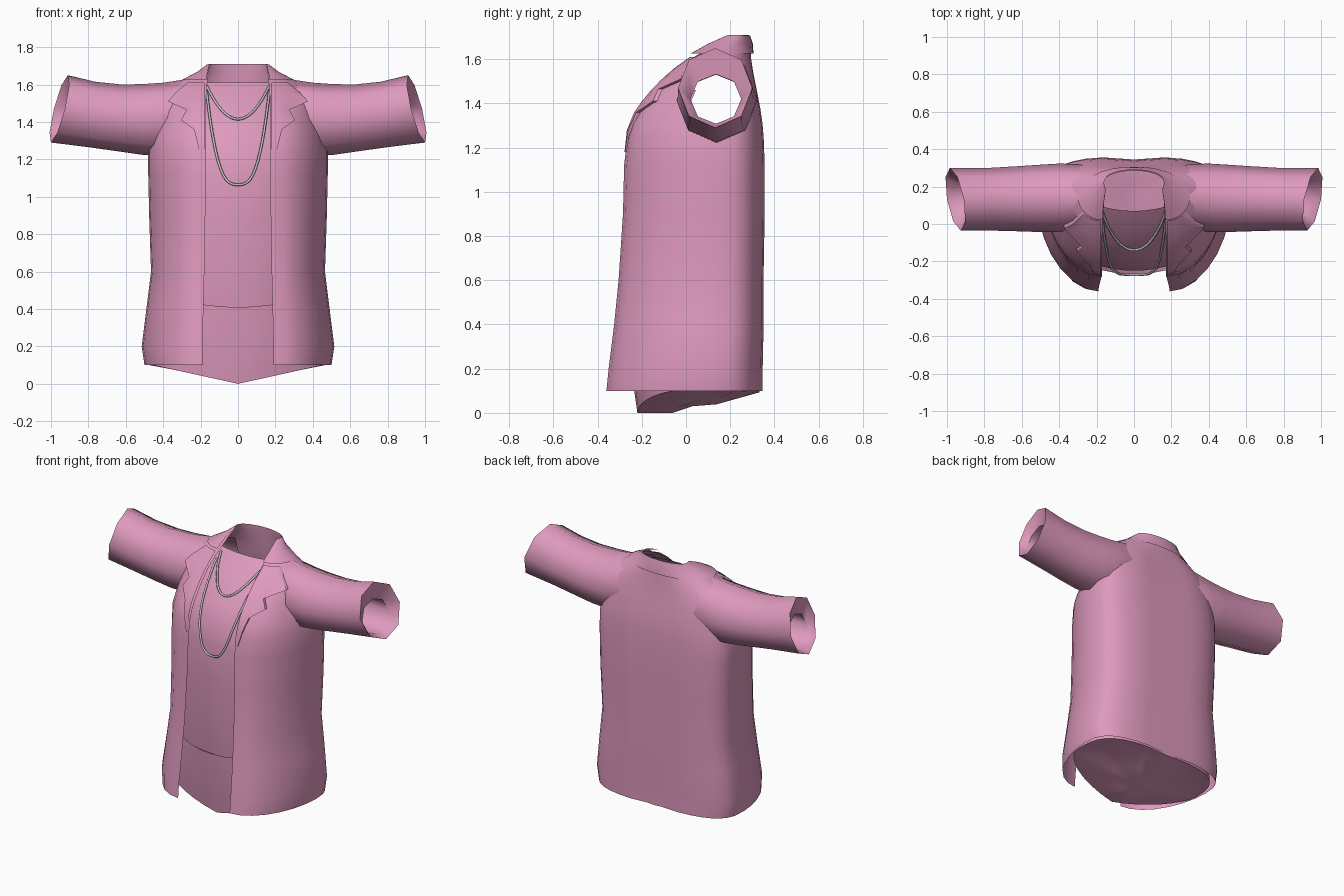
import bpy, bmesh
from math import sin, cos, pi
from mathutils import Vector
from mathutils.bvhtree import BVHTree

if "Cube" in bpy.data.objects:
    bpy.data.objects.remove(bpy.data.objects["Cube"])


def material(name, rgb):
    m = bpy.data.materials.new(name)
    m.use_nodes = True
    m.diffuse_color = (*rgb, 1)
    m.node_tree.nodes["Principled BSDF"].inputs["Base Color"].default_value = (*rgb, 1)
    return m


pink = material("pink cloth", (0.73, 0.32, 0.51))
silver = material("silver grey", (0.55, 0.55, 0.55))


def loft(name, rows, closed=False, cap=None, drop=None, angle=40):
    """Skin a list of equally long point rows."""
    bm = bmesh.new()
    grid = [[bm.verts.new(p) for p in row] for row in rows]
    n = len(rows[0])
    for a, b in zip(grid, grid[1:]):
        for i in range(n if closed else n - 1):
            j = (i + 1) % n
            bm.faces.new((a[i], a[j], b[j], b[i]))
    if cap:
        tip = bm.verts.new(cap)
        for i in range(n):
            bm.faces.new((grid[-1][i], grid[-1][(i + 1) % n], tip))
    if drop:
        gone = [f for f in bm.faces if drop(f.calc_center_median())]
        bmesh.ops.delete(bm, geom=gone, context='FACES')
    bmesh.ops.recalc_face_normals(bm, faces=bm.faces)
    mesh = bpy.data.meshes.new(name)
    bm.to_mesh(mesh)
    bm.free()
    ob = bpy.data.objects.new(name, mesh)
    bpy.context.collection.objects.link(ob)
    mesh.materials.append(pink)
    bpy.ops.object.select_all(action='DESELECT')
    ob.select_set(True)
    bpy.context.view_layer.objects.active = ob
    bpy.ops.object.shade_smooth_by_angle(angle=angle * pi / 180)
    return ob


def open_ring(z, edge, w, front, back):
    """Jacket section, open at the front, running from left edge to right edge."""
    neck = min(1, max(0, (z - 1.5) / 0.15))     # sections get rounder towards the neck
    mid = front + (back - front) * (0.66 - 0.3 * neck)
    boxy = 0.65 + 0.35 * neck
    half = []
    for i in range(8):
        t = i / 7 * pi / 2
        half.append((edge + (w - edge) * sin(t),
                     mid + (front - mid) * max(cos(t), 0) ** 1.1))
    for i in range(1, 9):
        t = i / 8 * pi / 2
        x = w * max(cos(t), 0) ** boxy
        y = mid + (back - mid) * sin(t) ** boxy
        half.append((x, y - 0.015 * max(0, 1 - x / 0.18) * (1 - neck)))
    half[-1] = (0, half[-1][1])
    right = [(-x, y) for x, y in half[-2::-1]]
    return [(x, y, z) for x, y in half + right]


# Jacket body with arm openings: height, front edge x, half width, front y, back y
body = [
    (0.10, 0.19, 0.50, -0.36, 0.35), (0.20, 0.19, 0.515, -0.35, 0.35),
    (0.40, 0.185, 0.49, -0.325, 0.355), (0.60, 0.18, 0.465, -0.305, 0.355),
    (0.90, 0.175, 0.475, -0.285, 0.36), (1.12, 0.17, 0.48, -0.28, 0.36),
    (1.25, 0.17, 0.48, -0.265, 0.355), (1.31, 0.17, 0.465, -0.245, 0.35),
    (1.38, 0.17, 0.45, -0.205, 0.34), (1.46, 0.17, 0.43, -0.14, 0.325),
    (1.54, 0.17, 0.40, -0.06, 0.31), (1.60, 0.165, 0.34, 0.02, 0.30),
    (1.66, 0.16, 0.21, 0.12, 0.29), (1.71, 0.15, 0.16, 0.19, 0.285),
]
jacket = loft("jacket_body", [open_ring(*r) for r in body],
              drop=lambda c: abs(c.x) > 0.33 and 1.31 < c.z < 1.55 and 0.01 < c.y < 0.25)

# Folded collar around the neck
loft("collar_fall", [open_ring(1.708, 0.152, 0.165, 0.185, 0.29),
                     open_ring(1.67, 0.163, 0.215, 0.1, 0.302),
                     open_ring(1.625, 0.168, 0.3, 0.02, 0.308)])

# Sleeves with slanted cuff, rim and lining: x, centre y, centre z, y radius, z radius, slant
sleeve = [
    (0.20, 0.15, 1.47, 0.15, 0.18, 0), (0.30, 0.145, 1.43, 0.175, 0.195, 0),
    (0.40, 0.14, 1.415, 0.183, 0.195, 0), (0.50, 0.137, 1.413, 0.18, 0.19, 0),
    (0.62, 0.135, 1.42, 0.174, 0.18, 0), (0.78, 0.132, 1.44, 0.167, 0.175, 0.1),
    (0.955, 0.132, 1.47, 0.168, 0.18, 0.25), (0.92, 0.135, 1.42, 0.115, 0.112, 0.2),
    (0.42, 0.135, 1.415, 0.12, 0.115, 0),
]
# Lapels laid on the chest: height, outer x
lapel = [(1.61, 0.27), (1.56, 0.33), (1.51, 0.375), (1.465, 0.275),
         (1.41, 0.305), (1.36, 0.235), (1.28, 0.215), (1.18, 0.19)]

for side, label in ((1, "left"), (-1, "right")):
    rows = []
    for x, yc, zc, ry, rz, slant in sleeve:
        ring = []
        for k in range(8):
            a = k * pi / 4
            dy, dz = ry * cos(a), rz * sin(a)
            ring.append((side * (x + slant * (0.7 * dy - dz)), yc + dy, zc + dz))
        rows.append(ring)
    arm = loft(label + "_sleeve", rows, closed=True, angle=50)

    graph = bpy.context.evaluated_depsgraph_get()
    trees = [BVHTree.FromObject(ob, graph) for ob in (jacket, arm)]

    def on_chest(x, z, gap):
        hits = [t.ray_cast(Vector((side * x, -2, z)), Vector((0, 1, 0)))[0] for t in trees]
        return min(h.y for h in hits if h) - gap

    rows = []
    for z, outer in lapel:
        gap = 0.006 + 0.014 * min(1, (z - 1.17) / 0.2)
        xs = [0.178 + (outer - 0.178) * i / 4 for i in range(5)]
        pts = [(side * x, on_chest(x, z, gap), z) for x in xs]
        pts.append((side * outer, on_chest(outer, z, 0), z))
        rows.append(pts)
    loft(label + "_lapel", rows)

# Undershirt front panel, tucked behind the waistband: height, centre y, half width
panel = [(0.38, -0.215, 0.3), (0.6, -0.24, 0.3), (0.9, -0.25, 0.3),
         (1.12, -0.25, 0.3), (1.25, -0.225, 0.3), (1.36, -0.17, 0.29),
         (1.45, -0.1, 0.25), (1.54, -0.015, 0.22), (1.61, 0.07, 0.19)]


def shirt_y(x, z):
    z = min(max(z, panel[0][0]), panel[-1][0])
    for (z0, y0, _), (z1, y1, _) in zip(panel, panel[1:]):
        if z <= z1:
            return y0 + (y1 - y0) * (z - z0) / (z1 - z0) + 0.8 * x * x


rows = []
for z, y, w in panel:
    xs = [w * (i / 6 - 1) for i in range(13)]
    rows.append([(x, shirt_y(x, z), z) for x in xs])
loft("undershirt_front", rows)


# Lower body, meeting the hem at the sides and back, with a shallow pointed base
def waist(scale, front, z=None):
    ring = []
    for k in range(32):
        c, s = cos(k * pi / 16), sin(k * pi / 16)
        power = 0.65 if s > 0 else 1
        x = 0.5 * scale * abs(c) ** power * (1 if c > 0 else -1)
        y = 0.03 + (scale * 0.312 * s ** power if s > 0 else front * s)
        low = min(0.102, 0.22 * abs(x) + 0.28 * max(0, y))
        ring.append((x, y, low if z is None else z + 0.4 * min(abs(x), 0.25) ** 2))
    return ring


loft("lower_body", [waist(0.9, 0.3, 0.41), waist(0.95, 0.285, 0.25), waist(0.96, 0.27, 0.14),
                    waist(0.97, 0.25), waist(0.7, 0.18), waist(0.35, 0.09)],
     closed=True, cap=(0, 0.03, 0.03))


# Necklaces hanging on the undershirt
def necklace(name, bottom, rise, power, gap):
    cu = bpy.data.curves.new(name, 'CURVE')
    cu.dimensions = '3D'
    cu.bevel_depth = 0.007
    cu.bevel_resolution = 1
    sp = cu.splines.new('POLY')
    sp.points.add(32)
    for i, p in enumerate(sp.points):
        u = sin((i / 16 - 1) * pi / 2)
        x, z = 0.168 * u, bottom + rise * abs(u) ** power
        p.co = (x, shirt_y(x, z) - gap, z, 1)
    ob = bpy.data.objects.new(name, cu)
    bpy.context.collection.objects.link(ob)
    cu.materials.append(silver)


necklace("short_necklace", 1.415, 0.18, 2, 0.012)
necklace("long_necklace", 1.065, 0.5, 3, 0.022)
